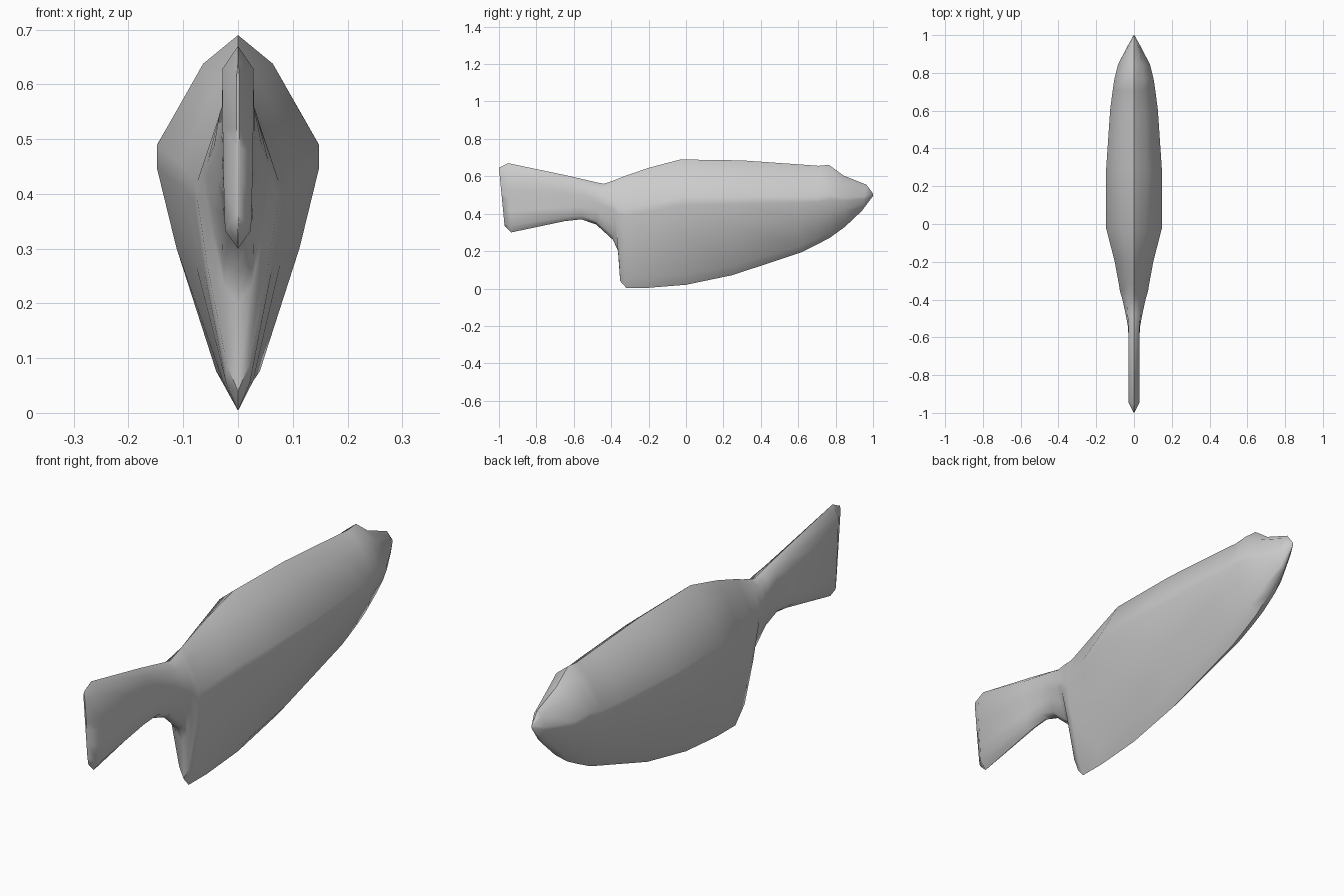
import bpy, bmesh, math

if "Cube" in bpy.data.objects:
    bpy.data.objects.remove(bpy.data.objects["Cube"])

# Half cross-sections from top ridge to bottom keel: (height, width)
BODY = [(1, 0), (.74, .43), (0, 1), (-.09, 1), (-.4, .76), (-.88, .27), (-1, 0)]
SLAB = [(1, 0), (.78, 1), (.2, 1), (-.05, .97), (-.4, .93), (-.82, .85), (-1, 0)]

# Stations tail to nose: top y, top z, bottom y, bottom z, half width
STATIONS = [
    (-1, .645, -.97, .335, .003),
    (-.95, .67, -.935, .3, .028),
    (-.64, .605, -.65, .36, .029),
    (-.54, .582, -.56, .37, .031),
    (-.48, .568, -.48, .342, .044),
    (-.44, .56, -.39, .26, .056),
    (-.4, .573, -.363, .2, .064),
    (-.36, .588, -.352, .04, .074),
    (-.32, .604, -.32, .004, .08),
    (-.2, .645, -.2, .004, .102),
    (-.03, .69, 0, .02, .148),
    (.3, .685, .25, .072, .148),
    (.6, .664, .62, .195, .126),
    (.71, .656, .7, .235, .113),
    (.765, .661, .77, .272, .104),
    (.84, .605, .85, .33, .085),
    (.965, .555, .94, .415, .028),
    (1, .507, 1, .495, .002),
]


def ring(bm, yt, zt, yb, zb, w):
    """Closed mirrored section between a top and a bottom point."""
    nose = max(0, yt)
    s = min(1, max(0, (-.36 - yt) / .2)) + .3 * nose ** 3   # slab blend
    f = .7 - .2 * nose ** 2                                 # widest height
    half = []
    for (u0, w0), (u1, w1) in zip(BODY, SLAB):
        t0 = f + u0 * ((1 - f) if u0 > 0 else f)
        t = t0 + (.5 + u1 / 2 - t0) * s
        half.append((w * (w0 + (w1 - w0) * s), yb + (yt - yb) * t, zb + (zt - zb) * t))
    pts = half + [(-x, y, z) for x, y, z in half[-2:0:-1]]
    return [bm.verts.new(p) for p in pts]


# Fish-shaped shell lofted through all stations
bm = bmesh.new()
rings = [ring(bm, *st) for st in STATIONS]
n = len(rings[0])
for a, b in zip(rings, rings[1:]):
    for i in range(n):
        j = (i + 1) % n
        bm.faces.new((a[i], a[j], b[j], b[i]))
bm.faces.new(rings[0])
bm.faces.new(rings[-1])
bmesh.ops.recalc_face_normals(bm, faces=bm.faces)
me = bpy.data.meshes.new("fish_body")
bm.to_mesh(me)
bm.free()
body = bpy.data.objects.new("fish_body", me)
bpy.context.collection.objects.link(body)

grey = bpy.data.materials.new("plain grey")
grey.diffuse_color = (.6, .6, .6, 1)
grey.use_nodes = True
grey.node_tree.nodes["Principled BSDF"].inputs["Base Color"].default_value = grey.diffuse_color
me.materials.append(grey)

bpy.context.view_layer.objects.active = body
body.select_set(True)
bpy.ops.object.shade_smooth_by_angle(angle=math.radians(60))
